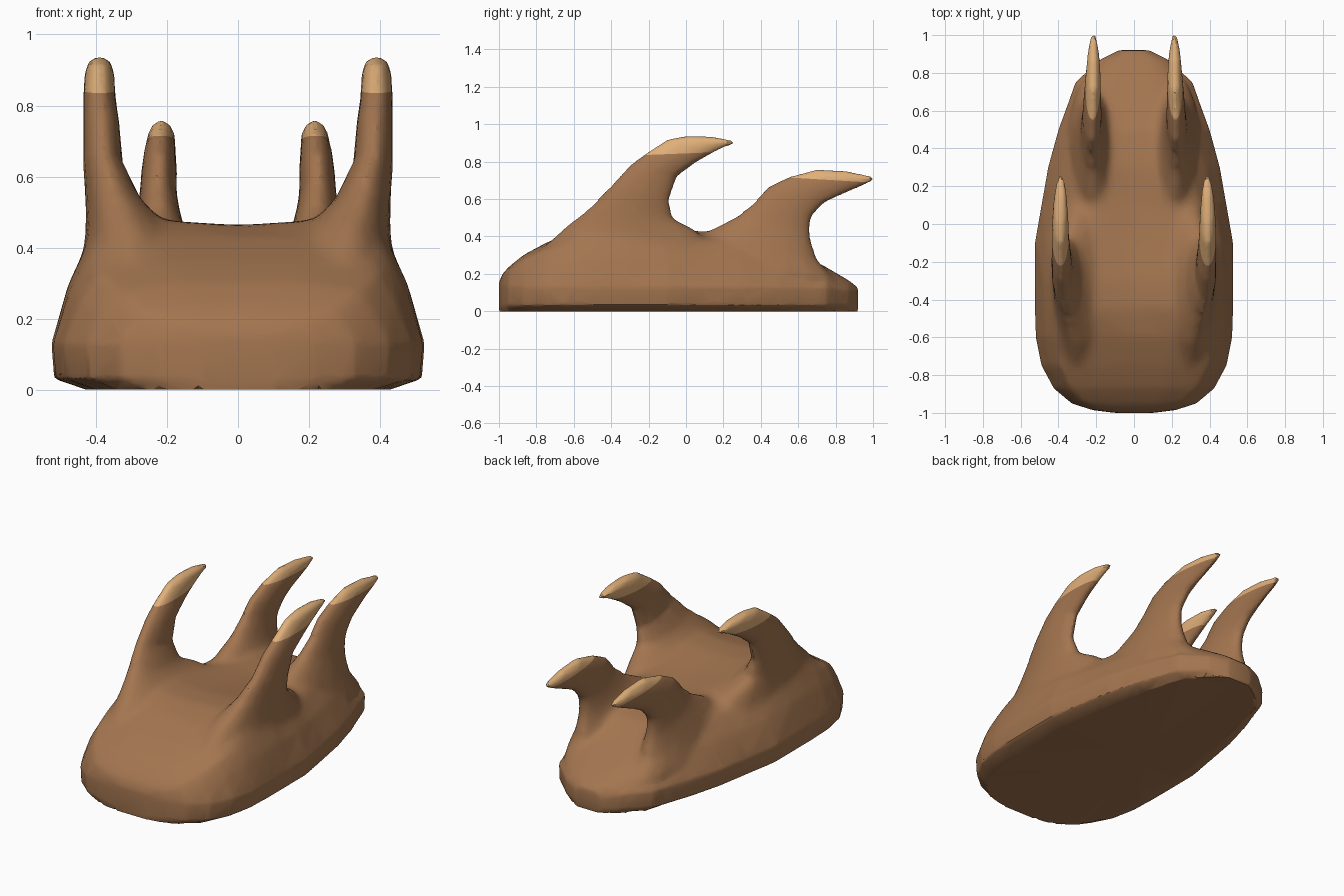
import bpy, bmesh, math
from mathutils import Vector

if "Cube" in bpy.data.objects:
    bpy.data.objects.remove(bpy.data.objects["Cube"])


def loft(bm, rings):
    """Bridge equal-sized point rings into a closed shell."""
    vs = [[bm.verts.new(p) for p in r] for r in rings]
    n = len(vs[0])
    for a, b in zip(vs, vs[1:]):
        for i in range(n):
            j = (i + 1) % n
            bm.faces.new((a[i], a[j], b[j], b[i]))
    bm.faces.new(vs[0][::-1])
    bm.faces.new(vs[-1])


def body_ring(y, w, h):
    """Cross-section: flat base, low bulging flank, slightly saddled back."""
    k = min(max((y + 0.3) / 0.7, 0), 1)
    zw = min(0.13, h * 0.7)
    crest = 1.04 if -0.6 < y < 0.2 else 1.0
    half = [(0.80 * w, 0), (0.985 * w, 0.03), (w, zw)]
    for fx, t in ((0.91 - 0.09 * k, 0.5), (0.80 - 0.18 * k, 0.87), (0.4, crest)):
        half.append((fx * w, zw + (h - zw) * t))
    pts = half + [(0, h)] + [(-x, z) for x, z in reversed(half)]
    return [(x, y, z) for x, z in pts]


def horn_ring(side, fy, fz, by, bz, xc, hw, n=16):
    """Ellipse spanning the front edge point to the back edge point."""
    f, b = Vector((0, fy, fz)), Vector((0, by, bz))
    mid, half = (f + b) / 2, (f - b) / 2
    ring = []
    for i in range(n):
        a = 2 * math.pi * i / n
        p = mid + half * math.cos(a)
        p.x = side * (xc + hw * math.sin(a))
        ring.append(p)
    return ring


# body stations: y, half width, centre height
BODY = [(-1.0, .10, .155), (-.985, .22, .195), (-.95, .33, .235), (-.87, .425, .30),
        (-.75, .49, .365), (-.6, .52, .43), (-.45, .525, .463), (-.3, .525, .463),
        (-.1, .525, .435), (.1, .49, .415), (.3, .455, .415), (.5, .40, .38),
        (.65, .345, .29), (.75, .31, .235), (.87, .18, .165), (.92, .08, .125)]

# horn rings: front y, z, back y, z, centre x, half thickness
FRONT_HORN = [(-.86, .25, .25, .2, .29, .16), (-.655, .45, .06, .435, .305, .125),
              (-.51, .56, -.065, .495, .35, .08), (-.4, .67, -.09, .6, .38, .056),
              (-.3, .78, -.05, .72, .385, .051), (-.22, .84, .06, .8, .39, .046),
              (-.1, .918, .15, .85, .39, .042), (0, .937, .2, .875, .39, .036),
              (.13, .934, .25, .893, .388, .026), (.245, .912, .258, .895, .388, .012)]
REAR_HORN = [(-.03, .28, .8, .17, .21, .15), (.13, .44, .7, .28, .215, .105),
             (.26, .507, .67, .4, .22, .068), (.36, .58, .675, .5, .225, .054),
             (.44, .665, .73, .565, .222, .05), (.55, .718, .8, .61, .22, .045),
             (.7, .758, .88, .645, .216, .039), (.85, .75, .95, .675, .215, .03),
             (.985, .722, 1.007, .702, .215, .013)]

bm = bmesh.new()
loft(bm, [body_ring(*s) for s in BODY])
for horn in (FRONT_HORN, REAR_HORN):
    for side in (1, -1):
        loft(bm, [horn_ring(side, *r) for r in horn])
bmesh.ops.recalc_face_normals(bm, faces=bm.faces)
me = bpy.data.meshes.new("horned_body")
bm.to_mesh(me)
bm.free()
obj = bpy.data.objects.new("horned_body", me)
bpy.context.collection.objects.link(obj)
bpy.context.view_layer.objects.active = obj
obj.select_set(True)


def apply_modifier(kind, **settings):
    m = obj.modifiers.new(kind, kind)
    for key, val in settings.items():
        setattr(m, key, val)
    bpy.ops.object.modifier_apply(modifier=m.name)


# fuse the shells into one skin
apply_modifier('REMESH', mode='VOXEL', voxel_size=0.012)

# soften the roots where the horns flow into the body
bm = bmesh.new()
bm.from_mesh(obj.data)
XYZ = dict(use_axis_x=True, use_axis_y=True, use_axis_z=True)
for lo, hi, steps in ((0.16, 0.60, 14), (0.33, 0.53, 16), (0.02, 2, 1)):
    zone = [v for v in bm.verts if lo < v.co.z < hi]
    for _ in range(steps):
        bmesh.ops.smooth_vert(bm, verts=zone, factor=0.5, **XYZ)
bm.to_mesh(obj.data)
bm.free()
apply_modifier('DECIMATE', ratio=0.1)

# hide and pale horn tips, split along clean lines
for name, col in (("hide", (.37, .18, .08, 1)), ("horn_tip", (.75, .43, .19, 1))):
    mat = bpy.data.materials.new(name)
    mat.diffuse_color = col
    mat.use_nodes = True
    mat.node_tree.nodes["Principled BSDF"].inputs["Base Color"].default_value = mat.diffuse_color
    obj.data.materials.append(mat)
bm = bmesh.new()
bm.from_mesh(obj.data)
for v in bm.verts:  # flat underside
    if v.co.z < 0.008:
        v.co.z = 0
for co, no, y0, y1 in ((Vector((0, -.05, .842)), Vector((0, -.04, 1)), -1, .4),
                       (Vector((0, .55, .715)), Vector((0, .06, 1)), .4, 2)):
    faces = [f for f in bm.faces
             if y0 < f.calc_center_median().y < y1 and f.calc_center_median().z > .6]
    geom = set(faces)
    for f in faces:
        geom.update(f.edges)
        geom.update(f.verts)
    bmesh.ops.bisect_plane(bm, geom=list(geom), plane_co=co, plane_no=no)
    for f in bm.faces:
        c = f.calc_center_median()
        if y0 < c.y < y1 and (c - co).dot(no) > 0:
            f.material_index = 1
bm.to_mesh(obj.data)
bm.free()
bpy.ops.object.shade_smooth_by_angle(angle=math.radians(25))
